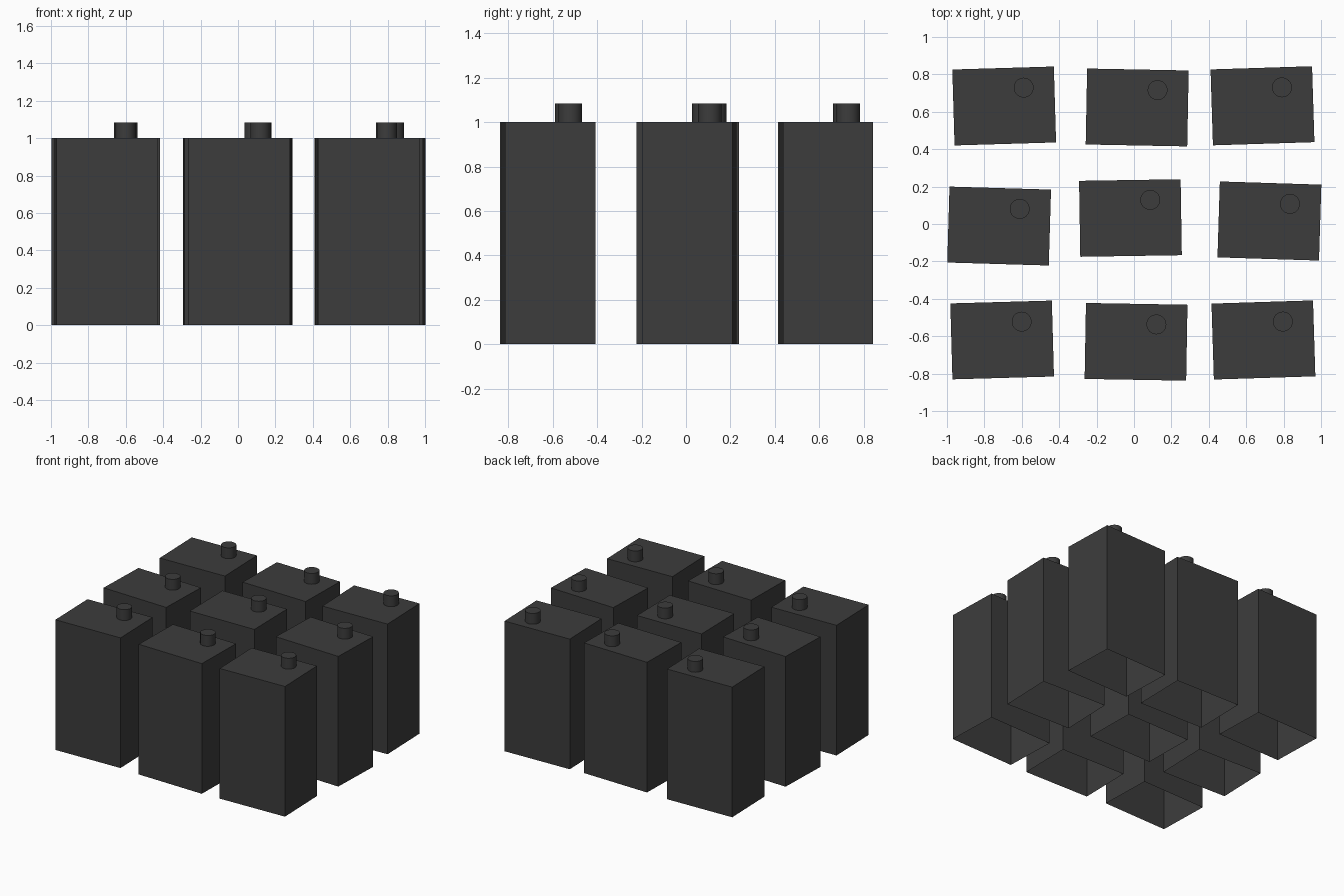
import bpy
import bmesh
import math
from mathutils import Matrix, Vector

cube = bpy.data.objects.get("Cube")
if cube:
    bpy.data.objects.remove(cube, do_unlink=True)

WIDTH, DEPTH, HEIGHT = 0.543, 0.406, 1.0
VENT_RADIUS, VENT_HEIGHT = 0.053, 0.083
VENT_OFFSET = Vector((0.107, 0.095, HEIGHT))

charcoal = bpy.data.materials.new("charcoal grey")
charcoal.use_nodes = True
charcoal.diffuse_color = (0.045, 0.045, 0.045, 1)
charcoal.node_tree.nodes["Principled BSDF"].inputs["Base Color"].default_value = charcoal.diffuse_color


def add_object(name, bm, place):
    mesh = bpy.data.meshes.new(name)
    bm.to_mesh(mesh)
    bm.free()
    mesh.materials.append(charcoal)
    obj = bpy.data.objects.new(name, mesh)
    obj.matrix_world = place
    bpy.context.collection.objects.link(obj)
    return obj


def add_block(name, place):
    # Hollow shell, open underneath
    bm = bmesh.new()
    bmesh.ops.create_cube(bm, size=1, matrix=Matrix.Translation((0, 0, HEIGHT / 2))
                          @ Matrix.Diagonal((WIDTH, DEPTH, HEIGHT, 1)))
    bottom = [f for f in bm.faces if f.normal.z < -0.5]
    bmesh.ops.delete(bm, geom=bottom, context='FACES_ONLY')
    add_object(name, bm, place)


def add_vent(name, place):
    # Short round pipe standing on the roof
    bm = bmesh.new()
    centre = VENT_OFFSET + Vector((0, 0, VENT_HEIGHT / 2))
    bmesh.ops.create_cone(bm, cap_ends=True, segments=32, radius1=VENT_RADIUS,
                          radius2=VENT_RADIUS, depth=VENT_HEIGHT,
                          matrix=Matrix.Translation(centre))
    bottom = [f for f in bm.faces if f.normal.z < -0.5]
    bmesh.ops.delete(bm, geom=bottom, context='FACES_ONLY')
    obj = add_object(name, bm, place)
    bpy.ops.object.select_all(action='DESELECT')
    obj.select_set(True)
    bpy.context.view_layer.objects.active = obj
    bpy.ops.object.shade_smooth_by_angle(angle=math.radians(40))


# Loose grid: x, y and turn in degrees for each block
layout = {
    "back_right": (-0.694, 0.631, 1.7),
    "back_middle": (0.017, 0.623, -1.1),
    "back_left": (0.687, 0.632, 1.8),
    "centre_right": (-0.721, -0.011, -1.7),
    "centre_middle": (-0.019, 0.032, 0.9),
    "centre_left": (0.724, 0.016, -1.8),
    "front_right": (-0.705, -0.620, 1.6),
    "front_middle": (0.011, -0.630, -1.0),
    "front_left": (0.692, -0.620, 1.8),
}
for spot, (x, y, turn) in layout.items():
    place = Matrix.Translation((x, y, 0)) @ Matrix.Rotation(math.radians(turn), 4, 'Z')
    add_block(spot + "_block", place)
    add_vent(spot + "_vent", place)
